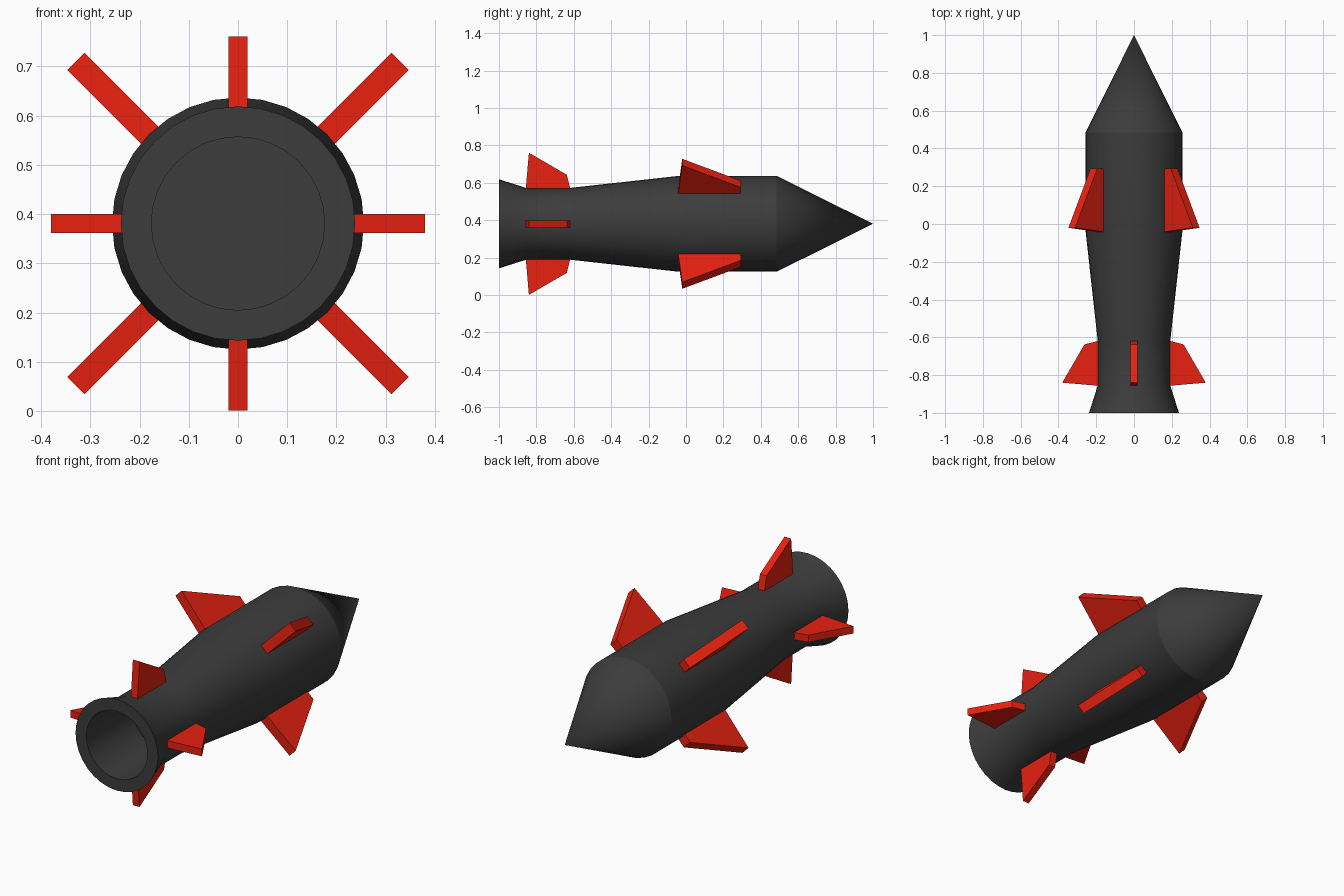
import bpy, bmesh, math
from mathutils import Matrix, Vector

if "Cube" in bpy.data.objects:
    bpy.data.objects.remove(bpy.data.objects["Cube"])

AXIS_Z = 0.381
SIDES = 32


def material(name, rgb):
    m = bpy.data.materials.new(name)
    m.diffuse_color = (*rgb, 1)
    m.use_nodes = True
    m.node_tree.nodes["Principled BSDF"].inputs["Base Color"].default_value = m.diffuse_color
    return m


def finish(bm, name, mat):
    bmesh.ops.recalc_face_normals(bm, faces=bm.faces)
    me = bpy.data.meshes.new(name)
    bm.to_mesh(me)
    bm.free()
    me.materials.append(mat)
    ob = bpy.data.objects.new(name, me)
    ob.location.z = AXIS_Z
    bpy.context.collection.objects.link(ob)
    return ob


def lathe(name, profile, mat):
    """Spin (radius, y) points around the y axis."""
    bm = bmesh.new()
    verts = [bm.verts.new((r, y, 0)) for r, y in profile]
    edges = [bm.edges.new(p) for p in zip(verts, verts[1:])]
    bmesh.ops.spin(bm, geom=verts + edges, cent=(0, 0, 0), axis=(0, 1, 0),
                   angle=math.tau, steps=SIDES, use_duplicate=False)
    bmesh.ops.remove_doubles(bm, verts=bm.verts, dist=1e-4)
    ob = finish(bm, name, mat)
    bpy.context.view_layer.objects.active = ob
    ob.select_set(True)
    bpy.ops.object.shade_smooth_by_angle(angle=math.radians(25))
    ob.select_set(False)
    return ob


def fin(name, outline, thickness, angle, mat):
    """Extrude a (radius, y) outline and turn it around the body axis."""
    bm = bmesh.new()
    face = bm.faces.new([bm.verts.new((r, y, -thickness / 2)) for r, y in outline])
    ext = bmesh.ops.extrude_face_region(bm, geom=[face])
    top = [g for g in ext["geom"] if isinstance(g, bmesh.types.BMVert)]
    bmesh.ops.translate(bm, verts=top, vec=Vector((0, 0, thickness)))
    bmesh.ops.rotate(bm, verts=bm.verts, cent=(0, 0, 0),
                     matrix=Matrix.Rotation(math.radians(angle), 3, 'Y'))
    return finish(bm, name, mat)


dark = material("dark_grey", (0.045, 0.045, 0.045))
red = material("red", (0.8, 0.015, 0.005))

# Body with pointed nose, narrow waist, flared tail and hollow nozzle
lathe("body", [(0, 1.0), (0.256, 0.485), (0.256, -0.04), (0.192, -0.62),
               (0.192, -0.855), (0.238, -1.0), (0.176, -1.0),
               (0.176, -0.62), (0, -0.62)], dark)

# Four upright tail fins and four diagonal main fins
tail = [(0.18, -0.857), (0.38, -0.84), (0.262, -0.637), (0.18, -0.617)]
main = [(0.22, -0.045), (0.466, -0.02), (0.30, 0.295), (0.22, 0.29)]
for i in range(4):
    fin(f"tail_fin_{i + 1}", tail, 0.038, i * 90, red)
    fin(f"main_fin_{i + 1}", main, 0.05, 45 + i * 90, red)
